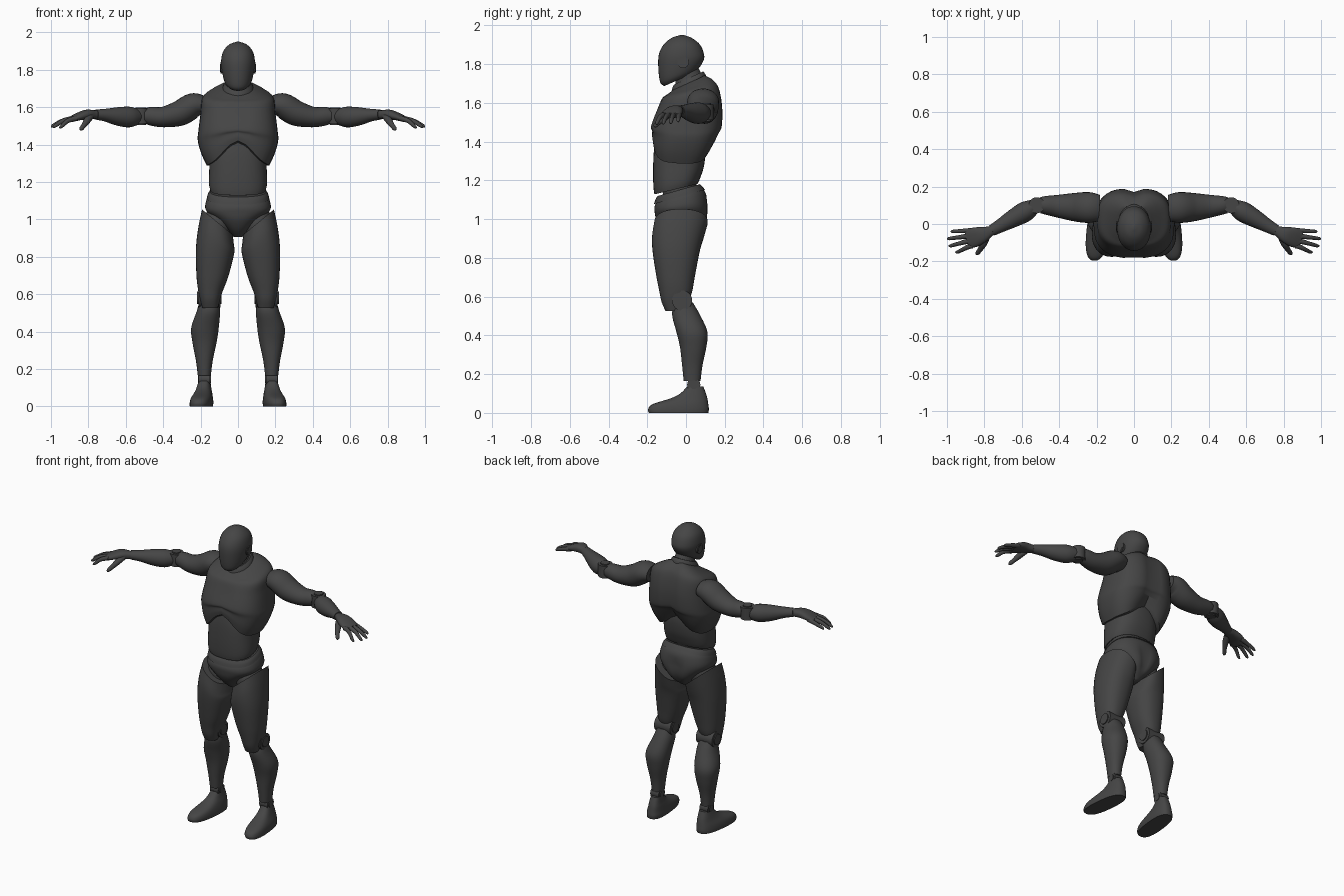
import bpy, bmesh, math
from mathutils import Vector, Matrix

SIDES = 36
dark = bpy.data.materials.new("dark_grey")
dark.diffuse_color = (0.06, 0.06, 0.06, 1)


def finish(name, bm, mirror=False, angle=40):
    bmesh.ops.recalc_face_normals(bm, faces=bm.faces[:])
    me = bpy.data.meshes.new(name)
    bm.to_mesh(me)
    bm.free()
    me.materials.append(dark)
    ob = bpy.data.objects.new(name, me)
    bpy.context.collection.objects.link(ob)
    if mirror:
        ob.modifiers.new("mirror", 'MIRROR')
    bpy.ops.object.select_all(action='DESELECT')
    ob.select_set(True)
    bpy.context.view_layer.objects.active = ob
    bpy.ops.object.shade_smooth_by_angle(angle=math.radians(angle))
    return ob


def spline(secs, steps=5):
    """Catmull-Rom interpolation of section tuples."""
    n = max(len(s) for s in secs)
    s = [tuple(a) + (0,) * (n - len(a)) for a in secs]
    out = []
    for i in range(len(s) - 1):
        p0, p1, p2, p3 = s[max(i - 1, 0)], s[i], s[i + 1], s[min(i + 2, len(s) - 1)]
        for k in range(steps):
            t = k / steps
            out.append([0.5 * (2 * b + (c - a) * t + (2 * a - 5 * b + 4 * c - d) * t * t
                               + (3 * b - a - 3 * c + d) * t ** 3)
                        for a, b, c, d in zip(p0, p1, p2, p3)])
    return out + [list(s[-1])]


def circle(e, n=SIDES):
    """Unit superellipse."""
    pts = []
    for i in range(n):
        c, s = math.cos(math.tau * i / n), math.sin(math.tau * i / n)
        pts.append((math.copysign(abs(c) ** (2 / e), c), math.copysign(abs(s) ** (2 / e), s)))
    return pts


def skin(name, rings, mirror, deform=None):
    bm = bmesh.new()
    rows = [[bm.verts.new(deform(p) if deform else p) for p in r] for r in rings]
    n = len(rows[0])
    for a, b in zip(rows, rows[1:]):
        for i in range(n):
            bm.faces.new((a[i], a[(i + 1) % n], b[(i + 1) % n], b[i]))
    for r in (rows[0], rows[-1]):
        mid = bm.verts.new(sum((v.co for v in r), Vector()) / n)
        for i in range(n):
            bm.faces.new((r[i], r[(i + 1) % n], mid))
    return finish(name, bm, mirror)


def stack(name, secs, e=2.0, mirror=False, deform=None):
    """Horizontal rings: (z, x0, x1, y0, y1, slope_x, slope_y, arch)."""
    secs = [tuple(s) + (0,) * (8 - len(s)) for s in secs]
    rings = []
    for z, x0, x1, y0, y1, tx, ty, arch in spline(secs):
        cx, cy, rx, ry = (x0 + x1) / 2, (y0 + y1) / 2, (x1 - x0) / 2, (y1 - y0) / 2
        ring = []
        for c, s in circle(e):
            x = cx + c * rx
            lift = arch * math.exp(-(x / 0.11) ** 2) * (1 if s < 0 else 0.75)
            ring.append(Vector((x, cy + s * ry, z + tx * c * rx + ty * s * ry + lift)))
        rings.append(ring)
    return skin(name, rings, mirror, deform)


def centred(name, secs, e=2.0, deform=None):
    """Symmetric stack: (z, half_width, y0, y1, slope_y, arch)."""
    full = []
    for s in secs:
        s = tuple(s) + (0,) * (6 - len(s))
        full.append((s[0], -s[1], s[1], s[2], s[3], 0, s[4], s[5]))
    return stack(name, full, e, False, deform)


def limb(name, secs, e=2.0):
    """Tube along a path: (x, y, z, radius_horizontal, radius_vertical)."""
    sp = spline(secs)
    rings = []
    for i, (x, y, z, rh, rv) in enumerate(sp):
        t = (Vector(sp[min(i + 1, len(sp) - 1)][:3]) - Vector(sp[max(i - 1, 0)][:3])).normalized()
        a = t.cross(Vector((0, 0, 1))).normalized()
        b = a.cross(t)
        rings.append([Vector((x, y, z)) + a * c * rh + b * s * rv for c, s in circle(e, 24)])
    return skin(name, rings, True)


def discs(name, centre, axis, parts):
    """Coaxial cylinders (radius, length), mirrored."""
    bm = bmesh.new()
    rot = Vector((0, 0, 1)).rotation_difference(Vector(axis)).to_matrix().to_4x4()
    for r, length in parts:
        bmesh.ops.create_cone(bm, cap_ends=True, segments=32, radius1=r, radius2=r, depth=length,
                              matrix=Matrix.Translation(centre) @ rot)
    return finish(name, bm, True)


def chest_shape(p):
    if p.y > 0:
        p.y -= 0.022 * math.exp(-(p.x / 0.04) ** 2)
    elif 1.44 < p.z < 1.62:
        p.y += 0.008 * math.exp(-(p.x / 0.025) ** 2) * math.sin((p.z - 1.44) / 0.18 * math.pi)
    return p


def pelvis_shape(p):
    if p.y > 0:
        depth = 0.018 * max(0, min(1, (1.12 - p.z) / 0.06, (p.z - 0.91) / 0.05))
        p.y -= depth * math.exp(-(p.x / 0.03) ** 2)
    return p


def foot_shape(p):
    p.x -= 0.1 * p.y
    return p


# head, ears, neck and collar
centred("head", [(1.722, .055, -.112, .045, .45), (1.745, .074, -.134, .068, .36),
                 (1.80, .087, -.143, .09, .15), (1.85, .09, -.14, .093), (1.90, .078, -.116, .073),
                 (1.935, .046, -.075, .03), (1.95, .006, -.03, -.01)], 2.1)
discs("ear_disc", (.077, -.015, 1.81), (1, 0, 0), [(.03, .032), (.021, .037)])
centred("neck", [(1.79, .052, -.055, .05, .3), (1.73, .06, -.055, .075, .45), (1.65, .085, -.075, .11, .45)])
centred("collar", [(1.728, .068, -.063, .088, .45), (1.71, .079, -.072, .10, .45),
                   (1.685, .088, -.078, .108, .45)])

# torso
centred("chest", [(1.705, .085, -.068, .105, .45), (1.682, .14, -.098, .145, .32),
                  (1.648, .19, -.125, .175, .18), (1.57, .2, -.152, .192, .05),
                  (1.47, .212, -.182, .189, 0, .015), (1.42, .215, -.176, .172, 0, .045),
                  (1.35, .197, -.176, .148, 0, .095), (1.275, .166, -.172, .118, 0, .145)], 2.7, chest_shape)
centred("abdomen", [(1.43, .10, -.155, .09), (1.35, .145, -.166, .10), (1.26, .154, -.17, .092, .08),
                    (1.19, .155, -.168, .074, .2), (1.155, .148, -.163, .06, .24)], 2.5)
centred("waist_joint", [(1.22, .12, -.12, .05, .2), (1.10, .12, -.12, .06, .2)])
centred("pelvis", [(1.135, .152, -.145, .075, .3), (1.10, .17, -.162, .102, .25),
                   (1.05, .172, -.162, .115, .1), (.995, .118, -.152, .113), (.945, .062, -.12, .088),
                   (.905, .022, -.075, .03)], 2.4, pelvis_shape)
centred("belt", [(1.15, .15, -.147, .072, .28), (1.135, .16, -.158, .084, .28),
                 (1.115, .167, -.165, .098, .28)], 2.4)

# legs
stack("hip_joint", [(1.07, .10, .12, -.04, -.02), (1.05, .06, .16, -.09, .04), (1.0, .035, .18, -.12, .06),
                    (.93, .04, .17, -.12, .05)], 2, True)
stack("thigh", [(.985, .028, .192, -.163, .112, .82, .0), (.91, .022, .212, -.175, .092, .5),
                (.83, .02, .225, -.172, .07, .1), (.70, .05, .222, -.152, .045),
                (.62, .08, .213, -.136, .03), (.57, .096, .202, -.125, .005),
                (.525, .108, .19, -.105, -.03)], 2.3, True)
discs("knee_joint", (.153, -.02, .58), (1, 0, 0), [(.052, .118), (.034, .13)])
stack("shin", [(.57, .105, .205, -.055, .035), (.51, .096, .22, -.072, .07), (.42, .103, .25, -.05, .11),
               (.34, .115, .243, -.031, .105), (.245, .135, .225, -.02, .085),
               (.165, .145, .215, -.012, .075)], 2.2, True)
discs("ankle_joint", (.18, .04, .145), (1, 0, 0), [(.034, .06), (.022, .07)])
stack("foot", [(.0, .135, .25, -.192, .115), (.02, .132, .25, -.195, .118), (.045, .135, .245, -.172, .115),
               (.075, .142, .232, -.08, .11), (.10, .148, .224, -.03, .103),
               (.135, .153, .215, .005, .09)], 2.6, True, foot_shape)

# arms
limb("upper_arm", [(.185, .085, 1.612, .07, .05), (.24, .088, 1.608, .082, .067), (.31, .09, 1.568, .077, .068),
                   (.40, .095, 1.547, .062, .055), (.47, .10, 1.552, .05, .049), (.50, .10, 1.552, .043, .04)])
discs("elbow_joint", (.52, .10, 1.552), (0, 0, 1), [(.043, .08), (.028, .094)])
limb("forearm", [(.535, .093, 1.55, .04, .042), (.58, .067, 1.547, .054, .055), (.64, .033, 1.55, .049, .05),
                 (.71, -.007, 1.557, .037, .034), (.76, -.035, 1.56, .03, .027)])

# hands
limb("palm", [(.75, -.033, 1.56, .022, .02), (.775, -.042, 1.56, .03, .024), (.81, -.057, 1.56, .043, .026),
              (.85, -.07, 1.55, .052, .021), (.89, -.082, 1.535, .05, .015)], 2.4)
fingers = [((.875, -.036), (.98, -.04, 1.502)), ((.885, -.066), (.999, -.078, 1.493)),
           ((.885, -.094), (.99, -.116, 1.49)), ((.87, -.12), (.955, -.15, 1.488))]
for i, ((bx, by), (tx, ty, tz)) in enumerate(fingers):
    mx, my = (bx + tx) / 2, (by + ty) / 2
    limb(f"finger_{i + 1}", [(bx - .01, by, 1.54, .012, .012), (bx + .01, by, 1.537, .0135, .0135),
                             (mx, my, 1.525, .011, .012), (tx - .012, ty, tz + .009, .009, .009),
                             (tx, ty, tz, .003, .003)])
limb("thumb", [(.785, -.07, 1.552, .016, .016), (.805, -.105, 1.53, .019, .018), (.822, -.135, 1.505, .014, .014),
               (.838, -.157, 1.484, .011, .011), (.842, -.165, 1.477, .003, .003)])
